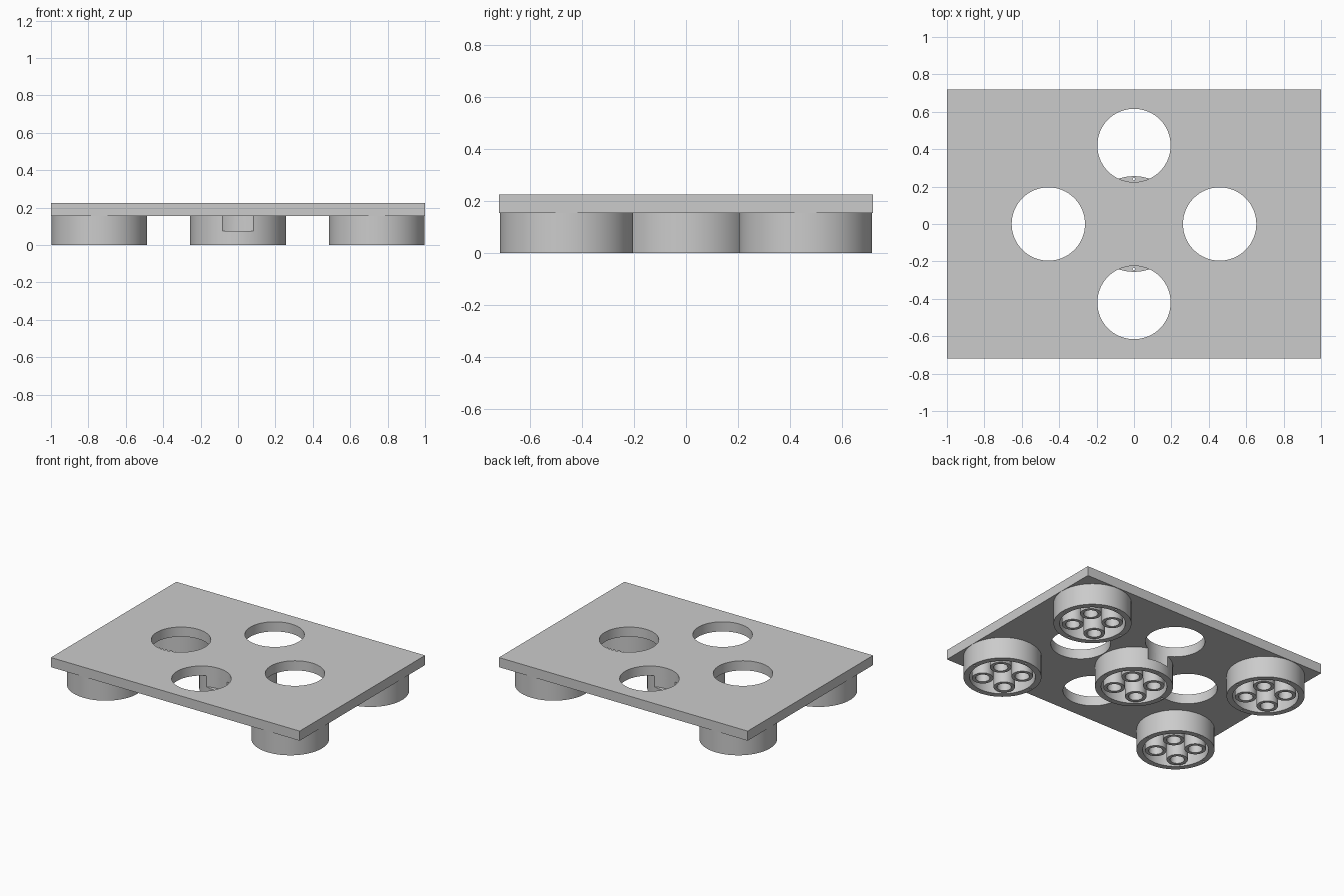
import bpy, bmesh, math

if "Cube" in bpy.data.objects:
    bpy.data.objects.remove(bpy.data.objects["Cube"])

# Single grey material
GREY = (0.6, 0.6, 0.6, 1)
mat = bpy.data.materials.new("light_grey")
mat.use_nodes = True
mat.diffuse_color = GREY
mat.node_tree.nodes["Principled BSDF"].inputs["Base Color"].default_value = GREY

PLATE_BOTTOM, PLATE_TOP = 0.155, 0.225
FOOT_R, RECESS_R, RECESS_TOP = 0.256, 0.216, 0.13
HOLE_R, NOTCH_Z = 0.196, 0.075
HOLES = [(-0.458, 0), (0.458, 0), (0, -0.42), (0, 0.42)]
FEET = {
    "front_left_foot": (0.742, -0.46), "front_right_foot": (-0.742, -0.46),
    "back_left_foot": (0.742, 0.46), "back_right_foot": (-0.742, 0.46),
    "centre_foot": (0, 0),
}


def add_object(name, bm):
    bmesh.ops.recalc_face_normals(bm, faces=bm.faces)
    mesh = bpy.data.meshes.new(name)
    bm.to_mesh(mesh)
    bm.free()
    mesh.materials.append(mat)
    obj = bpy.data.objects.new(name, mesh)
    bpy.context.collection.objects.link(obj)
    return obj


def lathe(bm, profile, x, y, sides):
    """Spin a (radius, height) profile about a vertical axis at x, y."""
    verts = [bm.verts.new((x + r, y, z)) for r, z in profile]
    edges = [bm.edges.new(pair) for pair in zip(verts, verts[1:])]
    bmesh.ops.spin(bm, geom=verts + edges, cent=(x, y, 0), axis=(0, 0, 1),
                   angle=math.tau, steps=sides, use_duplicate=False)
    bmesh.ops.remove_doubles(bm, verts=bm.verts, dist=0.0001)


def post(bm, x, y, r, z0, z1, sides):
    lathe(bm, [(0, z0), (r, z0), (r, z1), (0, z1)], x, y, sides)


def cut(obj, cutter):
    mod = obj.modifiers.new("cut", "BOOLEAN")
    mod.operation, mod.solver, mod.object = "DIFFERENCE", "EXACT", cutter
    select(obj)
    bpy.ops.object.modifier_apply(modifier=mod.name)


def select(obj):
    bpy.ops.object.select_all(action="DESELECT")
    obj.select_set(True)
    bpy.context.view_layer.objects.active = obj


# Plate with four round openings
bm = bmesh.new()
bmesh.ops.create_cube(bm, size=1)
for v in bm.verts:
    v.co.x *= 2
    v.co.y *= 1.44
    v.co.z = PLATE_TOP if v.co.z > 0 else PLATE_BOTTOM
plate = add_object("plate", bm)

# The openings also bite into the top of the centre foot
bm = bmesh.new()
for x, y in HOLES:
    post(bm, x, y, HOLE_R, NOTCH_Z, 0.3, 64)
openings = add_object("opening_cutter", bm)
openings.hide_render = True
cut(plate, openings)

# Hollow round feet, each with four tubes inside
parts = [plate]
for name, (x, y) in FEET.items():
    bm = bmesh.new()
    lathe(bm, [(0, RECESS_TOP), (RECESS_R, RECESS_TOP), (RECESS_R, 0), (FOOT_R, 0),
               (FOOT_R, PLATE_BOTTOM + 0.003), (0, PLATE_BOTTOM + 0.003)], x, y, 64)
    foot = add_object(name, bm)

    # Tiny pin holes in the rim
    bm = bmesh.new()
    for i in range(4):
        a = i * math.pi / 2
        post(bm, x + 0.24 * math.cos(a), y + 0.24 * math.sin(a), 0.009, -0.1, 0.12, 4)
    pins = add_object("pin_cutter", bm)
    cut(foot, pins)
    bpy.data.objects.remove(pins)
    if name == "centre_foot":
        cut(foot, openings)

    bm = bmesh.new()
    for sx in (-1, 1):
        for sy in (-1, 1):
            lathe(bm, [(0, 0.11), (0.047, 0.11), (0.047, 0), (0.07, 0),
                       (0.07, RECESS_TOP + 0.005), (0, RECESS_TOP + 0.005)],
                  x + sx * 0.092, y + sy * 0.092, 32)
    parts += [foot, add_object(name + "_tubes", bm)]

bpy.data.objects.remove(openings)

for obj in parts:
    select(obj)
    bpy.ops.object.shade_smooth_by_angle(angle=math.radians(30))
